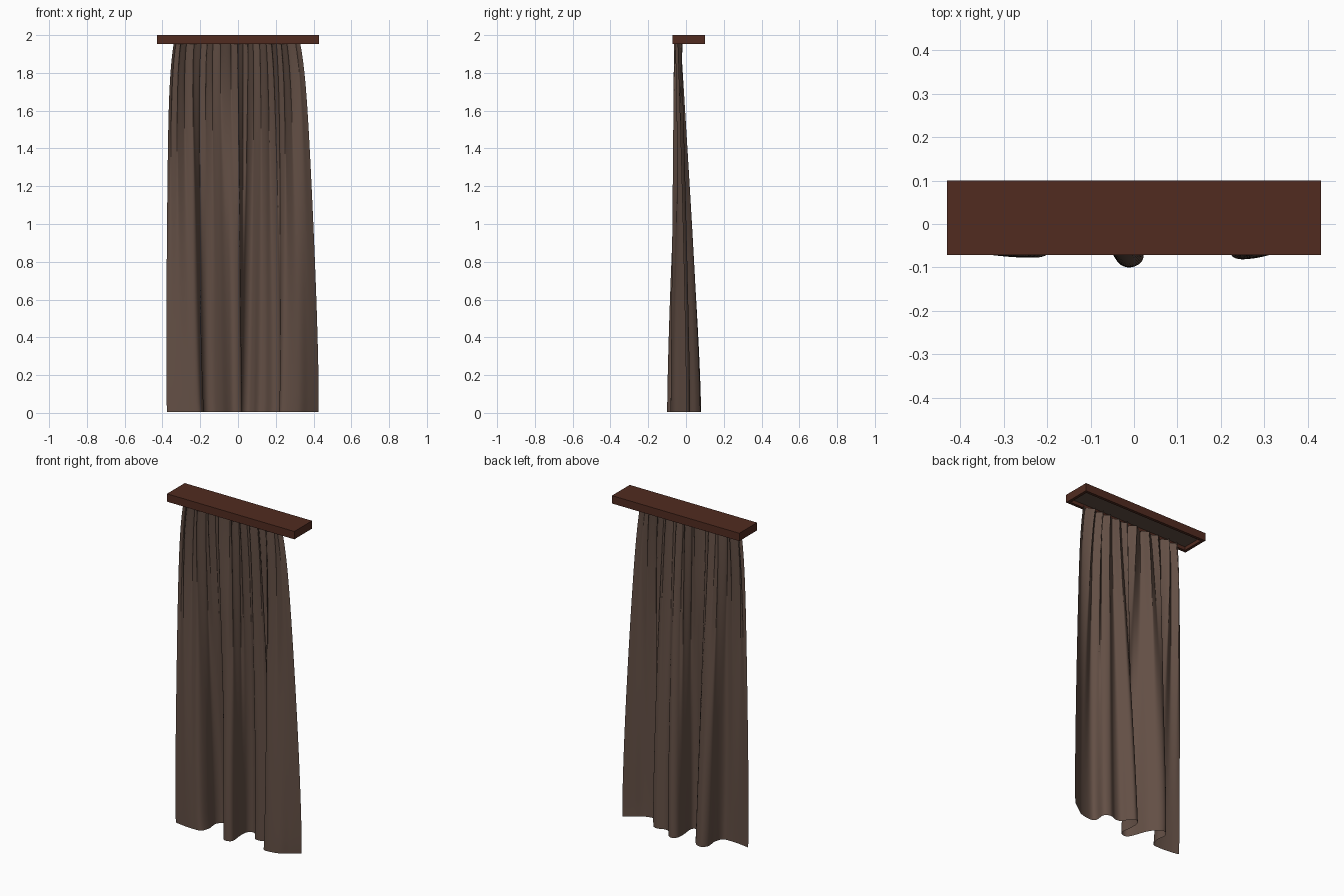
import bpy, bmesh, math
from mathutils import Vector

if "Cube" in bpy.data.objects:
    bpy.data.objects.remove(bpy.data.objects["Cube"])


def material(name, srgb):
    m = bpy.data.materials.new(name)
    lin = [((c / 255 + 0.055) / 1.055) ** 2.4 for c in srgb]
    m.diffuse_color = (*lin, 1)
    m.use_nodes = True
    m.node_tree.nodes["Principled BSDF"].inputs["Base Color"].default_value = m.diffuse_color
    return m


WOOD = material("dark_red_wood", (81, 43, 32))
CLOTH = material("brown_cloth", (99, 79, 69))


def finish(bm, name, mats):
    me = bpy.data.meshes.new(name)
    bm.to_mesh(me)
    bm.free()
    for m in mats:
        me.materials.append(m)
    ob = bpy.data.objects.new(name, me)
    bpy.context.collection.objects.link(ob)
    return ob


# pelmet: a flat box with a recessed, cloth-coloured underside
bm = bmesh.new()
bmesh.ops.create_cube(bm, size=1)
for v in bm.verts:
    v.co = Vector((v.co.x * 0.86, v.co.y * 0.171 + 0.0145, v.co.z * 0.048 + 1.976))
bottom = min(bm.faces, key=lambda f: f.calc_center_median().z)
bmesh.ops.inset_region(bm, faces=[bottom], thickness=0.025)
wall = bmesh.ops.extrude_face_region(bm, geom=[bottom])["geom"]
bmesh.ops.translate(bm, verts=[g for g in wall if isinstance(g, bmesh.types.BMVert)],
                    vec=(0, 0, 0.022))
if bottom.is_valid:
    bmesh.ops.delete(bm, geom=[bottom], context='FACES_ONLY')
bmesh.ops.recalc_face_normals(bm, faces=bm.faces)
for f in bm.faces:
    c = f.calc_center_median()
    inside = abs(c.x) < 0.41 and -0.05 < c.y < 0.08 and 1.955 < c.z < 1.995
    f.material_index = 1 if inside else 0
finish(bm, "pelmet", [WOOD, CLOTH])

# plan curve of the hem, left to right
HEM = [Vector(p) for p in [
    (-.375, -.063), (-.32, -.072), (-.25, -.077), (-.2, -.07), (-.18, -.02),
    (-.185, .045), (-.16, .078), (-.12, .07), (-.08, .02), (-.05, -.06),
    (-.03, -.094), (0, -.098), (.022, -.075), (.015, -.005), (.02, .055),
    (.05, .076), (.08, .055), (.105, .015), (.14, .008), (.185, .022),
    (.22, .0), (.218, -.06), (.245, -.081), (.32, -.068), (.37, -.035),
    (.425, .004)]]


def smooth_path(pts, n):
    """Catmull-Rom curve through pts, resampled to n + 1 even steps."""
    ext = [2 * pts[0] - pts[1]] + pts + [2 * pts[-1] - pts[-2]]
    fine = []
    for a, b, c, d in zip(ext, ext[1:], ext[2:], ext[3:]):
        for k in range(12):
            t = k / 12
            fine.append(0.5 * (2 * b + (c - a) * t + (2 * a - 5 * b + 4 * c - d) * t * t
                               + (3 * b - a - 3 * c + d) * t ** 3))
    fine.append(pts[-1])
    dist = [0]
    for a, b in zip(fine, fine[1:]):
        dist.append(dist[-1] + (b - a).length)
    out, j = [], 0
    for i in range(n + 1):
        s = dist[-1] * i / n
        while j < len(fine) - 2 and dist[j + 1] < s:
            j += 1
        out.append(fine[j].lerp(fine[j + 1], (s - dist[j]) / (dist[j + 1] - dist[j])))
    return out


# curtain: tight pleats at the top easing into the loose folds of the hem
COLS, ROWS, TOP, LOW = 260, 40, 1.958, 0.005
hem = smooth_path(HEM, COLS)
bm = bmesh.new()
grid = []
for r in range(ROWS + 1):
    w = r / ROWS
    z = TOP + (LOW - TOP) * w
    wy = 1 - (1 - w) ** 1.35          # the deep folds reach high up the cloth
    bulge = 0.026 * (1 - math.exp(-11 * w)) * (1 - w) ** 0.5
    row = []
    for i, h in enumerate(hem):
        t = i / COLS
        phase = 2 * math.pi * 10 * t + 1.3 * math.sin(9 * t) + 0.7 * math.sin(23 * t)
        fade = (1 - w) ** 1.7
        amp = 0.023 * (0.8 + 0.2 * math.sin(17 * t))
        x = (-0.34 + 0.67 * t + 0.008 * math.sin(2 * phase) * fade) * (1 - w) + h.x * w
        x += bulge * (2 * t - 1) + 0.008 * t * t * w * math.sin(math.pi * w)
        y = -0.041 * (1 - wy) + amp * math.sin(phase) * fade + h.y * wy
        row.append(bm.verts.new((x, y, z)))
    grid.append(row)
for a, b in zip(grid, grid[1:]):
    for i in range(COLS):
        bm.faces.new((a[i], b[i], b[i + 1], a[i + 1])).smooth = True
finish(bm, "curtain", [CLOTH])
